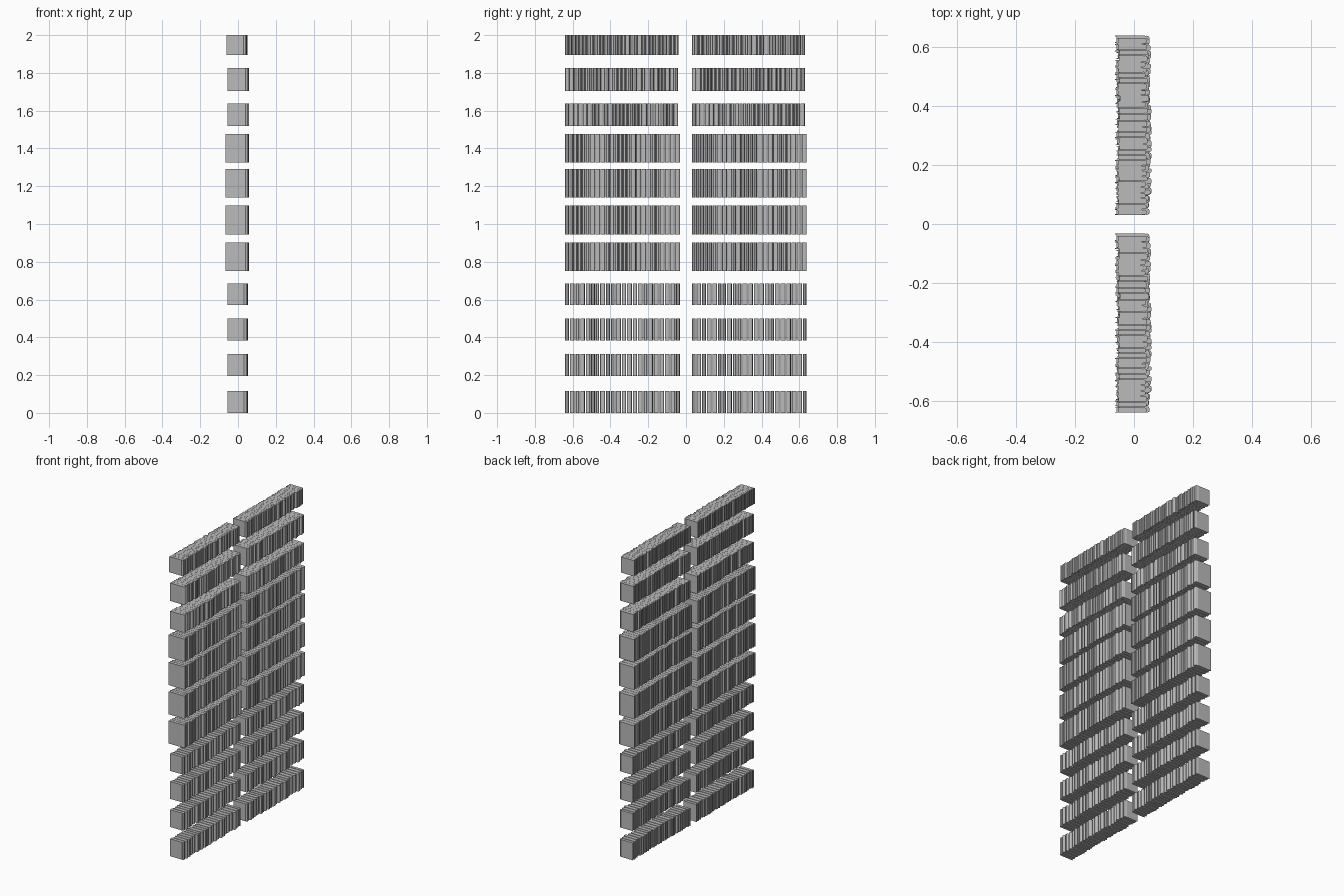
import bpy, bmesh, math, random

old = bpy.data.objects.get("Cube")
if old:
    bpy.data.objects.remove(old, do_unlink=True)

# Single flat colour
grey = bpy.data.materials.new("book grey")
grey.use_nodes = True
colour = (0.5, 0.5, 0.5, 1)
grey.diffuse_color = colour
grey.node_tree.nodes["Principled BSDF"].inputs["Base Color"].default_value = colour


def book_outline(back, spine, y, width):
    """Plan of one book: notched page edge at -x, hinge grooves and round spine at +x."""
    half, cover = width / 2, width * 0.14
    hinge = spine - 0.012
    side = [(back + 0.005, half - cover), (back, half - cover), (back, half),
            (hinge - 0.004, half), (hinge, half * 0.86), (hinge + 0.003, half * 0.97)]
    for step in range(3):
        a = math.radians(20 + step * 28)
        side.append((hinge + 0.003 + 0.009 * math.sin(a), half * (0.35 + 0.62 * math.cos(a))))
    mirrored = [(x, -v) for x, v in reversed(side)]
    return [(x, y + v) for x, v in side + mirrored]


def add_book(bm, outline, height):
    """Extrude a plan outline into a standing book."""
    lower = [bm.verts.new((x, y, 0)) for x, y in outline]
    upper = [bm.verts.new((x, y, height)) for x, y in outline]
    bm.faces.new(lower)
    bm.faces.new(upper)
    n = len(outline)
    for i in range(n):
        j = (i + 1) % n
        bm.faces.new((lower[i], lower[j], upper[j], upper[i]))


def row_mesh(name, seed, count, length, gap, height, back, spine):
    """A run of books starting at y = 0, with varied widths and depths."""
    rng = random.Random(seed)
    widths = [rng.uniform(0.8, 1.2) for _ in range(count)]
    scale = (length - gap * (count - 1)) / sum(widths)
    bm = bmesh.new()
    y = 0
    for i, w in enumerate(widths):
        w *= scale
        shift = 0 if i in (0, count - 1) else rng.uniform(-0.004, 0.008)
        add_book(bm, book_outline(back + max(shift, 0), spine - 0.008 + shift, y + w / 2, w), height)
        y += w + gap
    bmesh.ops.recalc_face_normals(bm, faces=bm.faces)
    mesh = bpy.data.meshes.new(name)
    bm.to_mesh(mesh)
    bm.free()
    mesh.materials.append(grey)
    return mesh


# Shelf groups: name, shelf heights, book height, count, run length, gap, back x, spine x
groups = [
    ("small_books", (0, 0.195, 0.383, 0.57), 0.116, 22, 0.607, 0.005, -0.055, 0.053),
    ("large_books", (0.75, 0.945, 1.14, 1.325), 0.152, 25, 0.608, 0.002, -0.065, 0.06),
    ("thin_books", (1.52,), 0.117, 28, 0.598, 0.001, -0.055, 0.06),
    ("upper_books", (1.705,), 0.12, 28, 0.598, 0.001, -0.055, 0.06),
    ("top_books", (1.895,), 0.105, 31, 0.6, 0.001, -0.06, 0.05),
]
for seed, (name, shelves, height, count, length, gap, back, spine) in enumerate(groups):
    mesh = row_mesh(name, seed + 3, count, length, gap, height, back, spine)
    for level, z in enumerate(shelves):
        for side, start in (("front", -0.64), ("back", 0.031)):
            row = bpy.data.objects.new(f"{name}_{side}_row_{level + 1}", mesh)
            row.location = (0, start, z)
            bpy.context.collection.objects.link(row)
